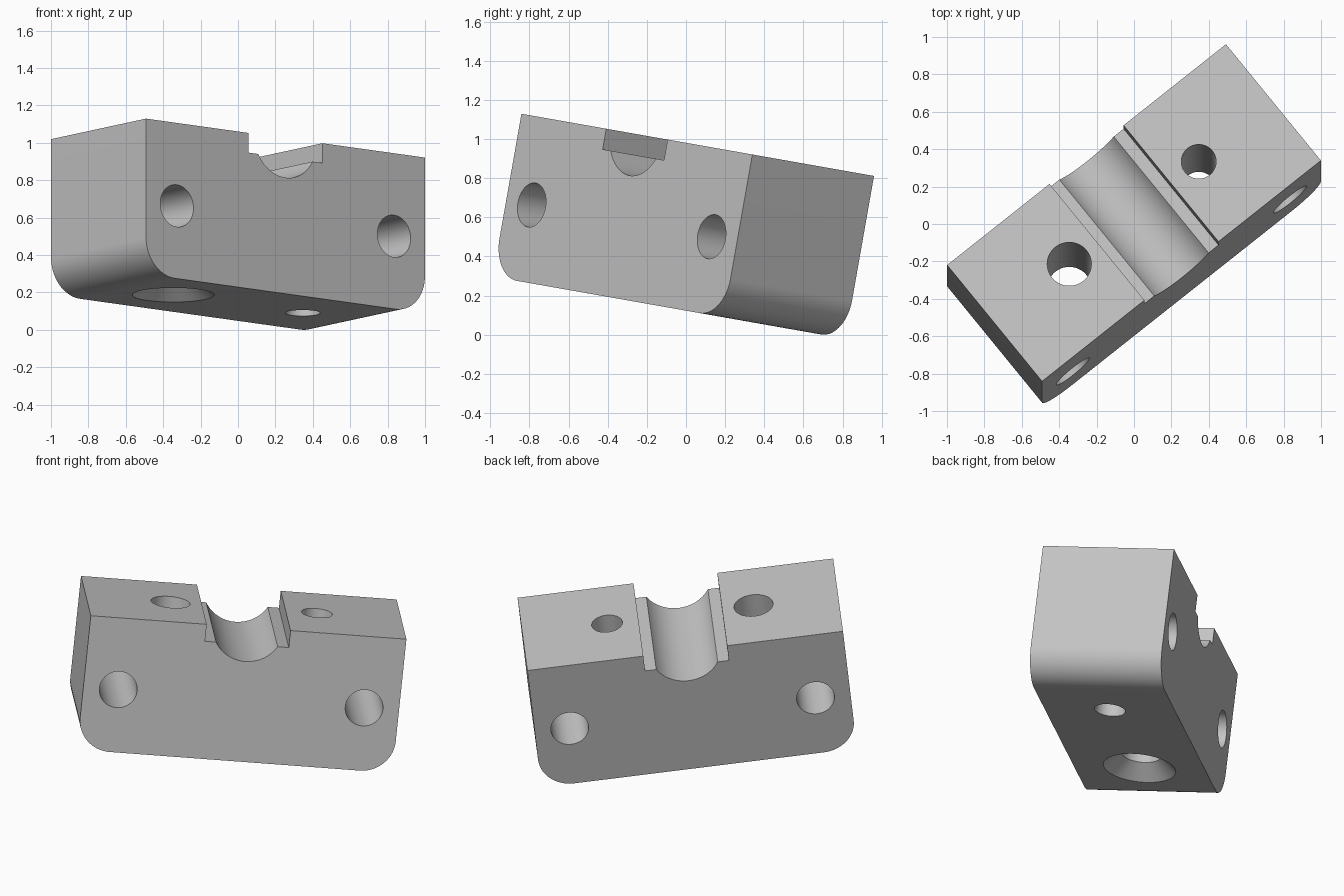
import bpy, bmesh
from math import sin, cos, asin, pi, radians
from mathutils import Matrix, Vector

if "Cube" in bpy.data.objects:
    bpy.data.objects.remove(bpy.data.objects["Cube"], do_unlink=True)

LENGTH, DEPTH, HEIGHT = 1.913, 0.81, 0.845
FILLET = 0.2
STEP_HALF, STEP_DEPTH, GROOVE_R = 0.254, 0.107, 0.215

grey = bpy.data.materials.new("plain grey")
grey.use_nodes = True
colour = (0.55, 0.55, 0.55, 1)
grey.diffuse_color = colour
grey.node_tree.nodes["Principled BSDF"].inputs["Base Color"].default_value = colour


def make_object(name, bm):
    bmesh.ops.recalc_face_normals(bm, faces=bm.faces)
    mesh = bpy.data.meshes.new(name)
    bm.to_mesh(mesh)
    bm.free()
    mesh.materials.append(grey)
    obj = bpy.data.objects.new(name, mesh)
    bpy.context.collection.objects.link(obj)
    return obj


def arc(cx, cz, r, start, end, n):
    return [(cx + r * cos(start + (end - start) * i / n),
             cz + r * sin(start + (end - start) * i / n)) for i in range(n + 1)]


def cylinder(bm, centre, r1, r2, depth, rotation=Matrix()):
    bmesh.ops.create_cone(bm, cap_ends=True, segments=64, radius1=r1, radius2=r2,
                          depth=depth, matrix=Matrix.Translation(centre) @ rotation)


# Clamp block profile: stepped round groove on top, rounded bottom corners
half = LENGTH / 2
lip = asin(STEP_DEPTH / GROOVE_R)
profile = [(-half, 0), (-STEP_HALF, 0), (-STEP_HALF, -STEP_DEPTH)]
profile += arc(0, 0, GROOVE_R, pi + lip, 2 * pi - lip, 32)
profile += [(STEP_HALF, -STEP_DEPTH), (STEP_HALF, 0), (half, 0)]
profile += arc(half - FILLET, FILLET - HEIGHT, FILLET, 0, -pi / 2, 20)
profile += arc(FILLET - half, FILLET - HEIGHT, FILLET, -pi / 2, -pi, 20)

bm = bmesh.new()
face = bm.faces.new([bm.verts.new((x, -DEPTH / 2, z)) for x, z in profile])
extruded = bmesh.ops.extrude_face_region(bm, geom=[face])["geom"]
bmesh.ops.translate(bm, vec=(0, DEPTH, 0),
                    verts=[v for v in extruded if isinstance(v, bmesh.types.BMVert)])
block = make_object("clamp_block", bm)


def cut(bm):
    cutter = make_object("hole_cutter", bm)
    cutter.hide_render = True
    mod = block.modifiers.new("holes", "BOOLEAN")
    mod.operation, mod.solver, mod.object = "DIFFERENCE", "EXACT", cutter
    bpy.ops.object.modifier_apply(modifier=mod.name)
    bpy.data.objects.remove(cutter, do_unlink=True)


bpy.ops.object.select_all(action="DESELECT")
bpy.context.view_layer.objects.active = block
block.select_set(True)

# Bolt holes from top to bottom and cross holes from front to back
bm = bmesh.new()
for side, radius in ((-1, 0.118), (1, 0.093)):
    cylinder(bm, (side * 0.444, 0, -HEIGHT / 2), radius, radius, HEIGHT + 0.2)
    cylinder(bm, (side * 0.745, 0, -0.45), 0.114, 0.114, DEPTH + 0.2,
             Matrix.Rotation(pi / 2, 4, "X"))
cut(bm)

# Countersink under the larger bolt hole
bm = bmesh.new()
cylinder(bm, (-0.444, 0, -HEIGHT + 0.04), 0.243, 0.103, 0.12)
cut(bm)

bpy.ops.object.shade_smooth_by_angle(angle=radians(25))

# Tilted resting pose
block.matrix_world = (Matrix.Translation((0, 0.06, 0.97))
                      @ Matrix.Rotation(radians(-10), 4, "X")
                      @ Matrix.Rotation(radians(38.8), 4, "Z"))
